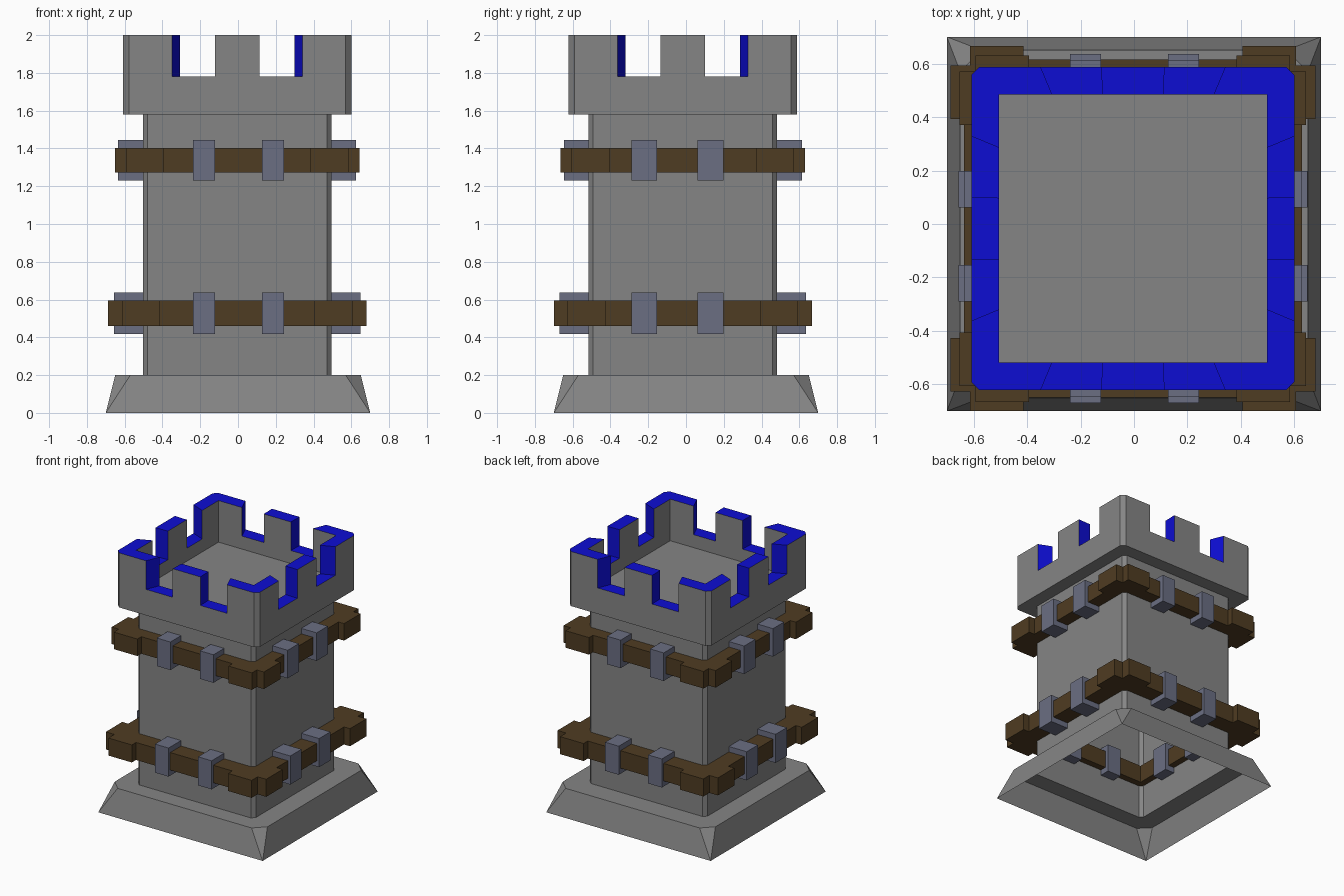
import bpy, bmesh, math
from mathutils import Vector

if "Cube" in bpy.data.objects:
    bpy.data.objects.remove(bpy.data.objects["Cube"])

CX, CY = -0.004, -0.017          # upper tower sits slightly off the base centre


def material(name, rgb):
    m = bpy.data.materials.new(name)
    m.diffuse_color = (*rgb, 1)
    m.use_nodes = True
    m.node_tree.nodes["Principled BSDF"].inputs["Base Color"].default_value = m.diffuse_color
    return m


STONE = material("grey stone", (0.235, 0.235, 0.235))
BLUE = material("blue trim", (0.004, 0.004, 0.65))
WOOD = material("brown wood", (0.078, 0.045, 0.016))
IRON = material("grey blue iron", (0.145, 0.157, 0.225))


def finish(name, bm, *mats):
    me = bpy.data.meshes.new(name)
    bm.to_mesh(me)
    bm.free()
    for m in mats:
        me.materials.append(m)
    ob = bpy.data.objects.new(name, me)
    bpy.context.collection.objects.link(ob)
    return ob


def octagon(r, c, z, ox=CX, oy=CY):
    """Square of half-size r with corners cut by c, anticlockwise."""
    pts = [(-r + c, -r), (r - c, -r), (r, -r + c), (r, r - c),
           (r - c, r), (-r + c, r), (-r, r - c), (-r, -r + c)]
    return [Vector((x + ox, y + oy, z)) for x, y in pts]


def face(bm, pts, hint, mat=0):
    """Add a face whose normal agrees with the hint direction."""
    f = bm.faces.new([bm.verts.new(p) for p in pts])
    f.normal_update()
    if f.normal.dot(Vector(hint)) < 0:
        f.normal_flip()
    f.material_index = mat


def skirt(bm, lower, upper):
    """Wall of quads between two rings, collapsing repeated points."""
    n = len(lower)
    for i in range(n):
        j = (i + 1) % n
        pts = [lower[i], lower[j], upper[j], upper[i]]
        pts = [p for k, p in enumerate(pts) if (p - pts[k - 1]).length > 1e-5]
        bm.faces.new([bm.verts.new(p) for p in pts])


def weld(bm):
    bmesh.ops.remove_doubles(bm, verts=bm.verts, dist=1e-4)


# Flared foot, open underneath
bm = bmesh.new()
foot = octagon(0.70, 0.0, 0.0, 0, 0)
foot_top = octagon(0.65, 0.08, 0.2, 0, 0)
skirt(bm, foot, foot_top)
skirt(bm, foot_top, octagon(0.50, 0.025, 0.2))
weld(bm)
finish("flared_base", bm, STONE)

# Tower shaft
bm = bmesh.new()
skirt(bm, octagon(0.50, 0.025, 0.2), octagon(0.50, 0.025, 1.58))
weld(bm)
finish("tower_shaft", bm, STONE)

# Battlement: walk round the four sides with radial cuts for the gaps
R, RI, CH = 0.604, 0.501, 0.03
Z0, FLOOR, GAP, TOP = 1.58, 1.68, 1.78, 2.0
bm = bmesh.new()
stations = [(-R + CH, -RI), (-0.345, -0.302), (-0.118, -0.115),
            (0.118, 0.115), (0.345, 0.302), (R - CH, RI)]
ring = []                        # outer xy, inner xy, height of next segment
for k in range(4):
    c, s = round(math.cos(k * math.pi / 2)), round(math.sin(k * math.pi / 2))
    for i, (uo, ui) in enumerate(stations):
        o = Vector((c * uo + s * R + CX, s * uo - c * R + CY, 0))
        n = Vector((c * ui + s * RI + CX, s * ui - c * RI + CY, 0))
        ring.append((o, n, GAP if i in (1, 3) else TOP))


def at(p, z):
    return Vector((p.x, p.y, z))


for i, (o, n, h) in enumerate(ring):
    o2, n2, h2 = ring[(i + 1) % len(ring)]
    mid = (o + o2) / 2 - Vector((CX, CY, 0))
    face(bm, [at(o, Z0), at(o2, Z0), at(o2, h), at(o, h)], mid)
    if (n - n2).length > 1e-4:
        face(bm, [at(n, FLOOR), at(n2, FLOOR), at(n2, h), at(n, h)], -mid)
        face(bm, [at(o, h), at(o2, h), at(n2, h), at(n, h)], (0, 0, 1), 1)
    else:
        face(bm, [at(o, h), at(o2, h), at(n, h)], (0, 0, 1), 1)
    if h != h2:                  # blue cheek of a merlon
        along = (o2 - o) * (1 if h > h2 else -1)
        face(bm, [at(o2, GAP), at(n2, GAP), at(n2, TOP), at(o2, TOP)], along, 1)
inner, outer = octagon(0.50, 0.025, Z0), octagon(R, CH, Z0)
for i in range(8):               # overhang underside
    j = (i + 1) % 8
    face(bm, [outer[i], outer[j], inner[j], inner[i]], (0, 0, -1))
face(bm, [Vector((CX + x * RI, CY + y * RI, FLOOR))
          for x, y in ((-1, -1), (1, -1), (1, 1), (-1, 1))], (0, 0, 1))
weld(bm)
finish("battlement", bm, STONE, BLUE)


def prism(bm, pts, z0, z1):
    """Upright prism from an outline."""
    f = bm.faces.new([bm.verts.new((x + CX, y + CY, z0)) for x, y in pts])
    ext = bmesh.ops.extrude_face_region(bm, geom=[f], use_keep_orig=True)
    bmesh.ops.translate(bm, vec=(0, 0, z1 - z0),
                        verts=[v for v in ext["geom"] if isinstance(v, bmesh.types.BMVert)])


def rect(x0, x1, y0, y1):
    return [(x0, y0), (x1, y0), (x1, y1), (x0, y1)]


# Wooden bands with iron straps, two levels
IN = 0.45
for label, z0, z1, reach, sh, st, bar, strap in (
        ("lower", 0.46, 0.595, 0.683, 0.61, 0.41, 0.632, 0.652),
        ("upper", 1.272, 1.403, 0.648, 0.588, 0.388, 0.60, 0.63)):
    wood, iron = bmesh.new(), bmesh.new()
    corner = [(reach, st), (reach, sh), (sh, sh), (sh, reach),
              (st, reach), (st, IN), (IN, IN), (IN, st)]
    for sx in (-1, 1):
        # side and front/back beams, then corner blocks
        prism(wood, rect(*sorted((sx * IN, sx * bar)), -st, st), z0, z1)
        prism(wood, rect(-st, st, *sorted((sx * IN, sx * bar))), z0, z1)
        for sy in (-1, 1):
            prism(wood, [(sx * x, sy * y) for x, y in corner], z0, z1)
        reach_in_out = sorted((sx * 0.42, sx * strap))
        for u in (-0.177, 0.19):     # straps on front and back
            prism(iron, rect(u - 0.058, u + 0.058, *reach_in_out), z0 - 0.043, z1 + 0.042)
        for u in (-0.204, 0.147):    # straps on the sides
            prism(iron, rect(*reach_in_out, u - 0.068, u + 0.068), z0 - 0.043, z1 + 0.042)
    for bm, part, mat in ((wood, "wood_band", WOOD), (iron, "iron_straps", IRON)):
        bmesh.ops.recalc_face_normals(bm, faces=bm.faces)
        finish(label + "_" + part, bm, mat)
